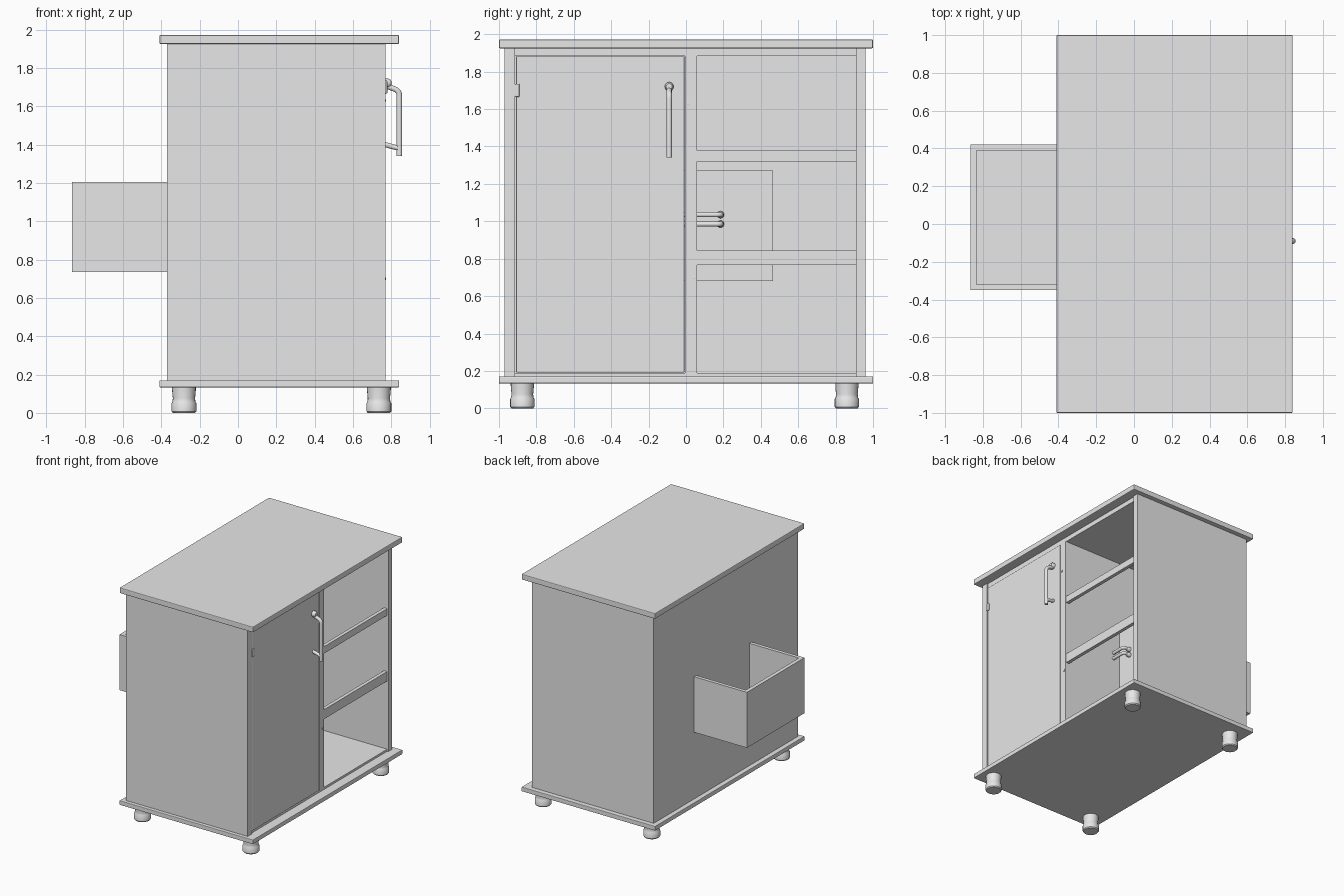
import bpy, bmesh, math
from mathutils import Vector

cube = bpy.data.objects.get("Cube")
if cube:
    bpy.data.objects.remove(cube, do_unlink=True)

# Single flat colour
grey = bpy.data.materials.new("light_grey")
grey.use_nodes = True
GREY = (0.8, 0.8, 0.8, 1.0)
grey.diffuse_color = GREY
grey.node_tree.nodes["Principled BSDF"].inputs["Base Color"].default_value = GREY


def finish(name, bm, smooth=False):
    me = bpy.data.meshes.new(name)
    bmesh.ops.recalc_face_normals(bm, faces=bm.faces)
    bm.to_mesh(me)
    bm.free()
    ob = bpy.data.objects.new(name, me)
    bpy.context.collection.objects.link(ob)
    me.materials.append(grey)
    if smooth:
        bpy.ops.object.select_all(action='DESELECT')
        ob.select_set(True)
        bpy.context.view_layer.objects.active = ob
        bpy.ops.object.shade_smooth_by_angle(angle=math.radians(35))
    return ob


def box(name, x, y, z, bevel=0.0):
    """Box from (min, max) ranges, with optional rounded edges."""
    bm = bmesh.new()
    bmesh.ops.create_cube(bm, size=1)
    for v in bm.verts:
        v.co = [(r[0] + r[1]) / 2 + c * (r[1] - r[0]) for c, r in zip(v.co, (x, y, z))]
    ob = finish(name, bm)
    if bevel:
        mod = ob.modifiers.new("soft_edges", 'BEVEL')
        mod.width = bevel
        mod.segments = 2
    return ob


def lathe(name, profile, centre, axis=(0, 0, 1), sides=24):
    """Turned part from (radius, height) points, capped by zero radii."""
    bm = bmesh.new()
    verts = [bm.verts.new((r, 0, h)) for r, h in profile]
    edges = [bm.edges.new(p) for p in zip(verts, verts[1:])]
    bmesh.ops.spin(bm, geom=verts + edges, cent=(0, 0, 0), axis=(0, 0, 1),
                   angle=math.tau, steps=sides)
    bmesh.ops.remove_doubles(bm, verts=bm.verts, dist=1e-5)
    rot = Vector((0, 0, 1)).rotation_difference(Vector(axis)).to_matrix()
    for v in bm.verts:
        v.co = rot @ v.co + Vector(centre)
    return finish(name, bm, smooth=True)


def rod(name, points, radius):
    """Round bar following a path with softly bent corners."""
    cu = bpy.data.curves.new(name, 'CURVE')
    cu.dimensions = '3D'
    cu.bevel_depth = radius
    cu.bevel_resolution = 3
    cu.use_fill_caps = True
    sp = cu.splines.new('POLY')
    path = [Vector(points[0])]
    for a, b, c in zip(points, points[1:], points[2:]):
        a, b, c = Vector(a), Vector(b), Vector(c)
        p, q = b + (a - b).normalized() * 0.025, b + (c - b).normalized() * 0.025
        for i in range(5):
            t = i / 4
            path.append(p * (1 - t) ** 2 + b * 2 * t * (1 - t) + q * t ** 2)
    path.append(Vector(points[-1]))
    sp.points.add(len(path) - 1)
    for pt, co in zip(sp.points, path):
        pt.co = (*co, 1)
    sp.use_smooth = True
    cu.materials.append(grey)
    ob = bpy.data.objects.new(name, cu)
    bpy.context.collection.objects.link(ob)
    return ob


# Worktop and base slab
box("worktop", (-0.41, 0.84), (-1, 1), (1.925, 1.972), 0.006)
box("base_slab", (-0.41, 0.84), (-1, 1), (0.133, 0.17), 0.004)

# Carcass
box("front_panel", (-0.37, 0.77), (-0.97, -0.915), (0.17, 1.925))
box("rear_panel", (-0.37, 0.77), (0.91, 0.96), (0.17, 1.925))
box("back_panel", (-0.37, -0.34), (-0.915, 0.91), (0.17, 1.925))
box("inner_floor", (-0.34, 0.76), (-0.915, 0.91), (0.17, 0.188))
box("inner_ceiling", (-0.34, 0.76), (-0.915, 0.91), (1.885, 1.925))
box("divider", (-0.34, 0.765), (-0.005, 0.06), (0.188, 1.885))

# Rails between the openings
for name, z in (("upper_rail", (1.32, 1.378)), ("lower_rail", (0.765, 0.845))):
    box(name, (0.73, 0.76), (0.06, 0.91), z)

# Door with hinge and small catches
box("door", (0.735, 0.768), (-0.908, -0.009), (0.192, 1.881), 0.002)
box("door_hinge", (0.75, 0.779), (-0.915, -0.89), (1.665, 1.735), 0.006)
for y, z in ((0.012, 1.63), (0.042, 0.70)):
    lathe("catch_pin", [(0, 0), (0.01, 0), (0.01, 0.008), (0, 0.01)],
          (0.762, y, z), axis=(1, 0, 0), sides=12)

# Door handle: bowed bar on two mounts
rod("door_handle", [(0.765, -0.09, 1.71), (0.842, -0.09, 1.68),
                    (0.842, -0.09, 1.34)], 0.015)
rod("door_handle_lower_arm", [(0.765, -0.09, 1.40), (0.842, -0.09, 1.38)], 0.014)
mount = [(0, 0), (0.024, 0), (0.024, 0.02), (0.016, 0.034), (0, 0.036)]
lathe("door_handle_mount", mount, (0.765, -0.09, 1.72), axis=(1, 0, 0), sides=16)

# Drawer pushed out through the back, open at the top
Z = (0.735, 1.205)
box("drawer_end", (-0.865, -0.833), (-0.35, 0.42), Z)
box("drawer_side_front", (-0.833, 0.17), (-0.35, -0.32), Z)
box("drawer_side_rear", (-0.833, 0.17), (0.39, 0.42), Z)
box("drawer_bottom", (-0.833, 0.17), (-0.32, 0.39), (0.735, 0.76))
box("drawer_face", (0.17, 0.20), (-0.40, 0.465), (0.68, 1.272))

# Pair of drawer handles
for z in (0.985, 1.035):
    rod("drawer_handle", [(0.19, -0.13, z), (0.265, -0.12, z),
                          (0.265, 0.19, z), (0.19, 0.18, z)], 0.014)
    lathe("drawer_handle_mount", [(r * 0.8, h) for r, h in mount],
          (0.198, 0.185, z), axis=(1, 0, 0), sides=16)

# Turned feet
foot = [(0, 0), (0.058, 0), (0.065, 0.008), (0.065, 0.05), (0.06, 0.058),
        (0.058, 0.075), (0.062, 0.12), (0.062, 0.135), (0, 0.135)]
for x in (-0.282, 0.735):
    for y in (-0.875, 0.86):
        lathe("foot", foot, (x, y, 0))
